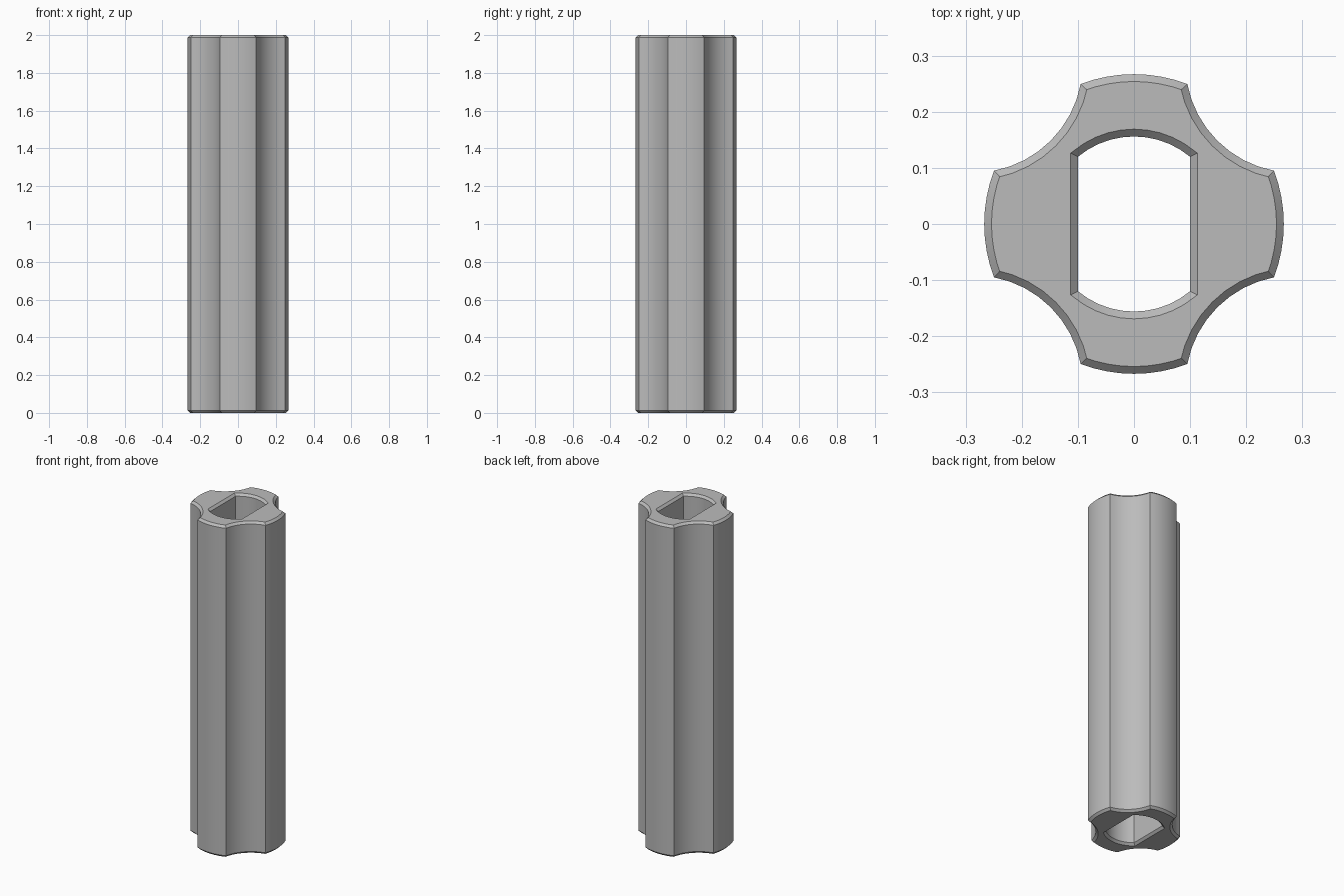
import bpy, bmesh
from math import sin, cos, asin, acos, atan, hypot, radians
from mathutils import Vector

cube = bpy.data.objects.get("Cube")
if cube:
    bpy.data.objects.remove(cube)

HEIGHT, CHAMFER = 2.0, 0.013
LOBE_R, LOBE_HALF = 0.267, 0.095      # outer lobes
NOTCH_MID = 0.21                      # radius at the deepest point of a flute
BORE_R, BORE_HALF = 0.156, 0.1        # double-flat bore


def arc(centre, radius, start, end, steps):
    return [Vector((centre[0] + radius * cos(start + (end - start) * i / steps),
                    centre[1] + radius * sin(start + (end - start) * i / steps)))
            for i in range(steps + 1)]


def outer_profile():
    # One lobe and one concave flute, repeated around the axis
    half = asin(LOBE_HALF / LOBE_R)
    turn = radians(45)
    chord = LOBE_R * sin(turn - half)
    sag = LOBE_R * cos(turn - half) - NOTCH_MID
    radius = (chord ** 2 + sag ** 2) / (2 * sag)
    sweep = asin(chord / radius)
    dist = NOTCH_MID + radius
    points = []
    for k in range(4):
        base = radians(90 * k)
        points += arc((0, 0), LOBE_R, base - half, base + half, 8)
        diag = base + turn
        mid = (dist * cos(diag), dist * sin(diag))
        back = diag + radians(180)
        points += arc(mid, radius, back + sweep, back - sweep, 8)[1:-1]
    return points


def bore_profile():
    start = acos(BORE_HALF / BORE_R)
    top = arc((0, 0), BORE_R, start, radians(180) - start, 10)
    return top + [-p for p in top]


def offset(points, amount):
    # Mitred offset of a counter-clockwise loop; positive grows it
    result = []
    for i, p in enumerate(points):
        a = (p - points[i - 1]).normalized()
        b = (points[(i + 1) % len(points)] - p).normalized()
        na, nb = Vector((a.y, -a.x)), Vector((b.y, -b.x))
        result.append(p + (na + nb) * amount / (1 + na.dot(nb)))
    return result


def ring(bm, points, z):
    return [bm.verts.new((p.x, p.y, z)) for p in points]


def bridge(bm, low, high):
    n = len(low)
    for i in range(n):
        j = (i + 1) % n
        bm.faces.new((low[i], low[j], high[j], high[i]))


def wall(bm, body, end):
    # Chamfered wall; returns its bottom and top rims
    rings = [ring(bm, end, 0), ring(bm, body, CHAMFER),
             ring(bm, body, HEIGHT - CHAMFER), ring(bm, end, HEIGHT)]
    for low, high in zip(rings, rings[1:]):
        bridge(bm, low, high)
    return rings[0], rings[-1]


def rim_edges(bm, rim):
    return [bm.edges.get((rim[i - 1], rim[i])) for i in range(len(rim))]


bm = bmesh.new()
outer, bore = outer_profile(), bore_profile()
outer_rims = wall(bm, outer, offset(outer, -CHAMFER))
bore_rims = wall(bm, bore, offset(bore, CHAMFER))

# Flat end faces between the bore and the outer wall
for a, b in zip(outer_rims, bore_rims):
    bmesh.ops.triangle_fill(bm, use_beauty=True, use_dissolve=False,
                            edges=rim_edges(bm, a) + rim_edges(bm, b))
bmesh.ops.recalc_face_normals(bm, faces=bm.faces)

mesh = bpy.data.meshes.new("fluted_sleeve")
bm.to_mesh(mesh)
bm.free()
sleeve = bpy.data.objects.new("fluted_sleeve", mesh)
bpy.context.collection.objects.link(sleeve)

# Plain grey
grey = bpy.data.materials.new("grey")
grey.use_nodes = True
colour = (0.5, 0.5, 0.5, 1)
grey.diffuse_color = colour
grey.node_tree.nodes["Principled BSDF"].inputs["Base Color"].default_value = colour
mesh.materials.append(grey)

bpy.ops.object.select_all(action="DESELECT")
sleeve.select_set(True)
bpy.context.view_layer.objects.active = sleeve
bpy.ops.object.shade_smooth_by_angle(angle=radians(25))
